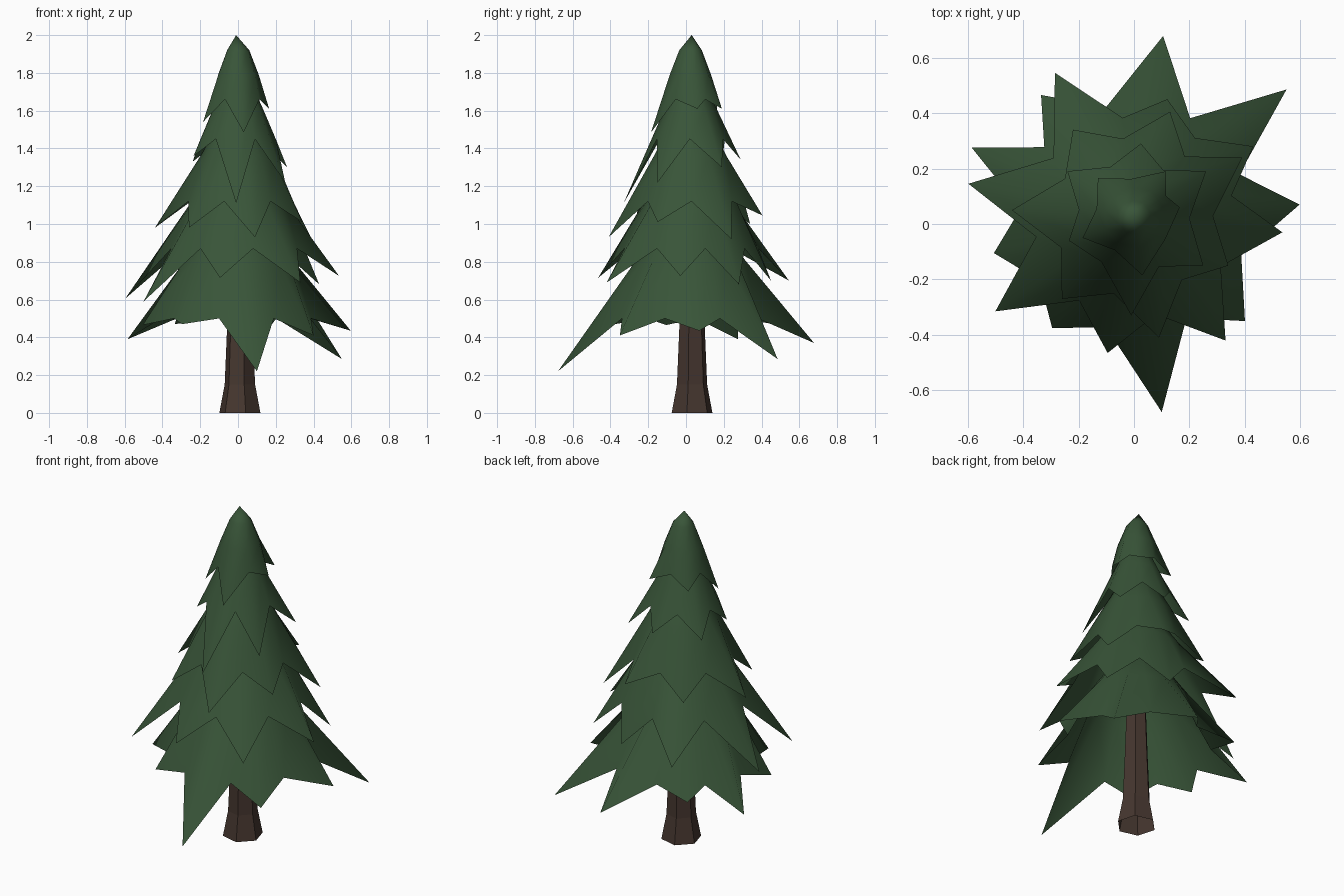
import bpy, bmesh, math
from mathutils import Vector

if "Cube" in bpy.data.objects:
    bpy.data.objects.remove(bpy.data.objects["Cube"])


def material(name, rgb):
    m = bpy.data.materials.new(name)
    m.diffuse_color = (*rgb, 1)
    m.use_nodes = True
    m.node_tree.nodes["Principled BSDF"].inputs["Base Color"].default_value = m.diffuse_color
    return m


GREEN = material("pine_green", (0.040, 0.090, 0.040))
BROWN = material("bark_brown", (0.060, 0.037, 0.028))
AXIS = Vector((0.0, 0.025, 0))


def finish(bm, name, mat, angle):
    # open shells: keep the normals pointing outwards
    bm.normal_update()
    if sum(f.normal.dot(f.calc_center_median() - AXIS) for f in bm.faces) < 0:
        bmesh.ops.reverse_faces(bm, faces=bm.faces)
    me = bpy.data.meshes.new(name)
    bm.to_mesh(me)
    bm.free()
    me.materials.append(mat)
    ob = bpy.data.objects.new(name, me)
    bpy.context.collection.objects.link(ob)
    if angle:
        bpy.context.view_layer.objects.active = ob
        ob.select_set(True)
        bpy.ops.object.shade_smooth_by_angle(angle=math.radians(angle))
        ob.select_set(False)
    return ob


def bridge(bm, a, b):
    n = len(a)
    for i in range(n):
        j = (i + 1) % n
        bm.faces.new((a[j], a[i], b[i], b[j]))


def cap(bm, ring, point):
    c = bm.verts.new(point)
    for i in range(len(ring)):
        bm.faces.new((ring[i], ring[(i + 1) % len(ring)], c))


def tier(name, top, rings, valley, tips):
    """Drooping hollow star skirt: apex, round upper rings, jagged hem."""
    bm = bmesh.new()
    polar = []
    for x, y, z in tips:
        d = Vector((x, y, 0)) - AXIS
        polar.append((math.atan2(d.y, d.x) % math.tau, d.length, z))
    polar.sort()
    hem = []
    for i, (a, r, z) in enumerate(polar):
        b = polar[(i + 1) % len(polar)][0]
        if b < a:
            b += math.tau
        hem += [(a, r, z), ((a + b) / 2, *valley)]

    def ring(points):
        return [bm.verts.new((AXIS.x + r * math.cos(a), AXIS.y + r * math.sin(a), z))
                for a, r, z in points]

    def round_ring(r, z):
        return ring([(a, r * (0.98 if i % 2 else 1.02), z) for i, (a, _, _) in enumerate(hem)])

    loops = [round_ring(r, z) for r, z in rings] + [ring(hem)]
    cap(bm, loops[0], (-0.01, 0.03, top))
    for a, b in zip(loops, loops[1:]):
        bridge(bm, a, b)
    return finish(bm, name, GREEN, 80)


# foliage tiers, top to bottom, with five to nine branch tips
tier("crown_tier", 2.0, [(0.06, 1.92), (0.11, 1.79)], (0.138, 1.66), [
    (0.03, -0.185, 1.485), (0.165, 0.06, 1.61), (0.115, 0.19, 1.61),
    (-0.13, 0.165, 1.59), (-0.185, -0.05, 1.54)])
tier("upper_tier", 1.83, [(0.06, 1.77), (0.135, 1.61)], (0.2, 1.45), [
    (-0.01, -0.33, 1.11), (0.25, -0.15, 1.22), (0.26, 0.19, 1.30),
    (0.025, 0.29, 1.34), (-0.24, 0.19, 1.33), (-0.235, -0.06, 1.36)])
tier("middle_tier", 1.64, [(0.09, 1.56), (0.195, 1.36)], (0.285, 1.12), [
    (0.09, -0.41, 0.93), (0.34, -0.15, 1.01), (0.39, 0.24, 0.92), (0.13, 0.405, 1.045),
    (-0.22, 0.34, 1.0), (-0.44, 0.05, 0.98), (-0.26, -0.27, 0.98)])
tier("lower_tier", 1.43, [(0.1, 1.34), (0.245, 1.12)], (0.36, 0.87), [
    (0.535, -0.03, 0.725), (0.43, 0.28, 0.68), (0.12, 0.45, 0.70), (-0.285, 0.545, 0.70),
    (-0.597, 0.145, 0.605), (-0.50, -0.315, 0.59), (-0.095, -0.465, 0.715), (0.33, -0.42, 0.69)])
tier("bottom_tier", 1.15, [(0.1, 1.08), (0.285, 0.81)], (0.41, 0.5), [
    (0.10, -0.678, 0.22), (0.40, -0.35, 0.41), (0.597, 0.07, 0.435), (0.55, 0.485, 0.285),
    (0.105, 0.678, 0.37), (-0.335, 0.465, 0.47), (-0.585, 0.275, 0.39),
    (-0.505, -0.105, 0.465), (-0.295, -0.375, 0.47)])

# flared hexagonal trunk, open at the base
bm = bmesh.new()
SIDES = 6
loops = []
for r, z in ((0.055, 0.86), (0.07, 0.45), (0.083, 0.15), (0.112, 0)):
    loops.append([bm.verts.new((0.01 + r * math.cos(k * math.tau / SIDES + 0.8),
                                0.032 + r * math.sin(k * math.tau / SIDES + 0.8), z))
                  for k in range(SIDES)])
for a, b in zip(loops, loops[1:]):
    bridge(bm, a, b)
bm.faces.new(loops[0])
finish(bm, "trunk", BROWN, 0)
